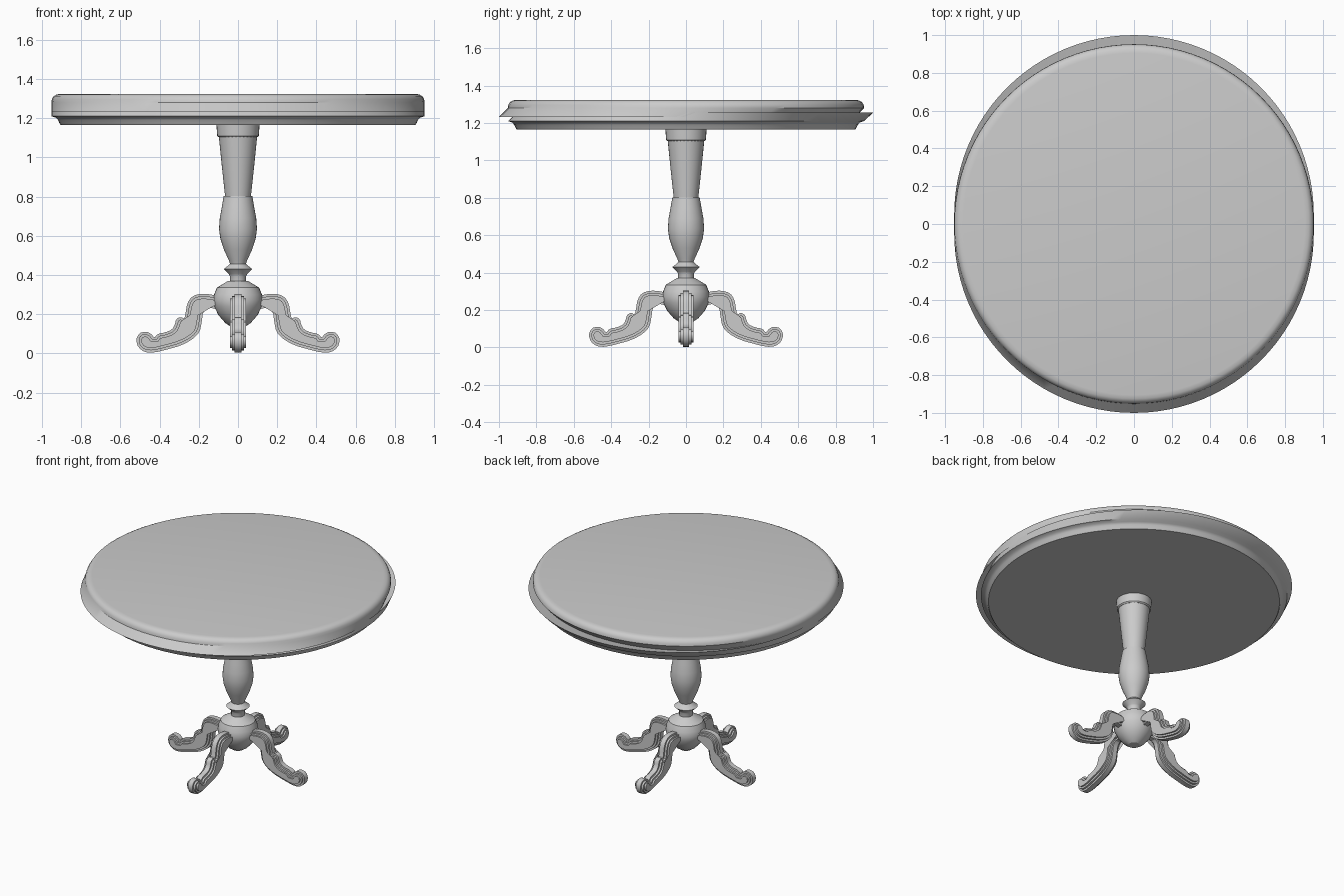
import bpy, bmesh, math
from mathutils import Matrix

cube = bpy.data.objects.get("Cube")
if cube:
    bpy.data.objects.remove(cube, do_unlink=True)

grey = bpy.data.materials.new("plain grey")
grey.use_nodes = True
COLOUR = (0.6, 0.6, 0.6, 1)
grey.diffuse_color = COLOUR
grey.node_tree.nodes["Principled BSDF"].inputs["Base Color"].default_value = COLOUR


def finish(name, bm, angle):
    """Turn a bmesh into a shaded object."""
    bmesh.ops.recalc_face_normals(bm, faces=bm.faces)
    mesh = bpy.data.meshes.new(name)
    bm.to_mesh(mesh)
    bm.free()
    mesh.materials.append(grey)
    obj = bpy.data.objects.new(name, mesh)
    bpy.context.collection.objects.link(obj)
    bpy.ops.object.select_all(action='DESELECT')
    obj.select_set(True)
    bpy.context.view_layer.objects.active = obj
    bpy.ops.object.shade_smooth_by_angle(angle=math.radians(angle))
    return obj


def lathe(name, rings, sides, angle=30):
    """Closed turned form; each ring is (radius, height, optional y shift)."""
    bm = bmesh.new()
    loops = []
    for r, z, *shift in rings:
        dy = shift[0] if shift else 0
        loops.append([bm.verts.new((r * math.cos(a), r * math.sin(a) + dy, z))
                      for a in (2 * math.pi * i / sides for i in range(sides))])
    for low, high in zip(loops, loops[1:]):
        for i in range(sides):
            j = (i + 1) % sides
            bm.faces.new((low[i], low[j], high[j], high[i]))
    bm.faces.new(loops[0])
    bm.faces.new(loops[-1])
    return finish(name, bm, angle)


# Table top: coved underside, slipped edge moulding, rounded upper rim
lathe("table_top", [
    (0.905, 1.165), (0.912, 1.175), (0.918, 1.19), (0.93, 1.203), (0.952, 1.21),
    (0.952, 1.255, 0.048), (0.952, 1.233, -0.048),
    (0.952, 1.28), (0.95, 1.297), (0.94, 1.313), (0.925, 1.321), (0.905, 1.324)], 96, 35)

# Pedestal: turned sections stacked from the bulb up to the collar
lathe("bulb", [(0.035, 0.135), (0.065, 0.155), (0.1, 0.195), (0.122, 0.24), (0.127, 0.27),
               (0.122, 0.3), (0.108, 0.335), (0.05, 0.37)], 32, 22)
lathe("neck", [(0.042, 0.36), (0.042, 0.395), (0.047, 0.405), (0.073, 0.43),
               (0.047, 0.45), (0.04, 0.458)], 32)
lathe("vase", [(0.04, 0.455), (0.047, 0.475), (0.072, 0.53), (0.09, 0.585), (0.097, 0.635),
               (0.093, 0.69), (0.083, 0.745), (0.073, 0.802)], 32)
lathe("shaft", [(0.066, 0.802), (0.082, 0.95), (0.098, 1.108)], 32)
lathe("collar", [(0.1, 1.103), (0.106, 1.11), (0.108, 1.135), (0.11, 1.168)], 32)

# Leg outline as (outward, height), from the bulb over the knee to the scrolled foot and back
OUTLINE = [
    (0.09, 0.285), (0.13, 0.3), (0.19, 0.305), (0.235, 0.292), (0.26, 0.255), (0.268, 0.2),
    (0.275, 0.175), (0.292, 0.187), (0.316, 0.175), (0.322, 0.148), (0.335, 0.122),
    (0.37, 0.107), (0.41, 0.1), (0.427, 0.078), (0.443, 0.1), (0.47, 0.112), (0.505, 0.103),
    (0.521, 0.07), (0.51, 0.03), (0.475, 0.005), (0.43, 0.003), (0.36, 0.02), (0.29, 0.04),
    (0.23, 0.072), (0.195, 0.11), (0.185, 0.16), (0.178, 0.215), (0.15, 0.235), (0.09, 0.22)]


def soften(points):
    """Cut every corner of a closed outline once."""
    result = []
    for (x, z), (u, w) in zip(points, points[1:] + points[:1]):
        result += [(x * 0.75 + u * 0.25, z * 0.75 + w * 0.25),
                   (x * 0.25 + u * 0.75, z * 0.25 + w * 0.75)]
    return result


def leg(name, turn):
    """Scrolled bracket with two stepped layers on either side."""
    bm = bmesh.new()
    for side in (1, -1):
        face = bm.faces.new([bm.verts.new((x, 0, z)) for x, z in soften(OUTLINE)])
        face.normal_update()
        for step, width in enumerate((0.017, 0.013, 0.011)):
            if step:
                bmesh.ops.inset_region(bm, faces=[face], thickness=0.012, use_even_offset=True)
            out = bmesh.ops.extrude_face_region(bm, geom=[face])
            bmesh.ops.delete(bm, geom=[face], context='FACES_ONLY')
            face = next(g for g in out["geom"] if isinstance(g, bmesh.types.BMFace))
            bmesh.ops.translate(bm, verts=face.verts[:], vec=(0, side * width, 0))
            face.normal_update()
    bmesh.ops.remove_doubles(bm, verts=bm.verts[:], dist=0.0005)
    bmesh.ops.rotate(bm, verts=bm.verts[:], cent=(0, 0, 0),
                     matrix=Matrix.Rotation(turn, 3, 'Z'))
    return finish(name, bm, 30)


for index, label in enumerate(("left", "back", "right", "front")):
    leg(label + "_leg", index * math.pi / 2)
